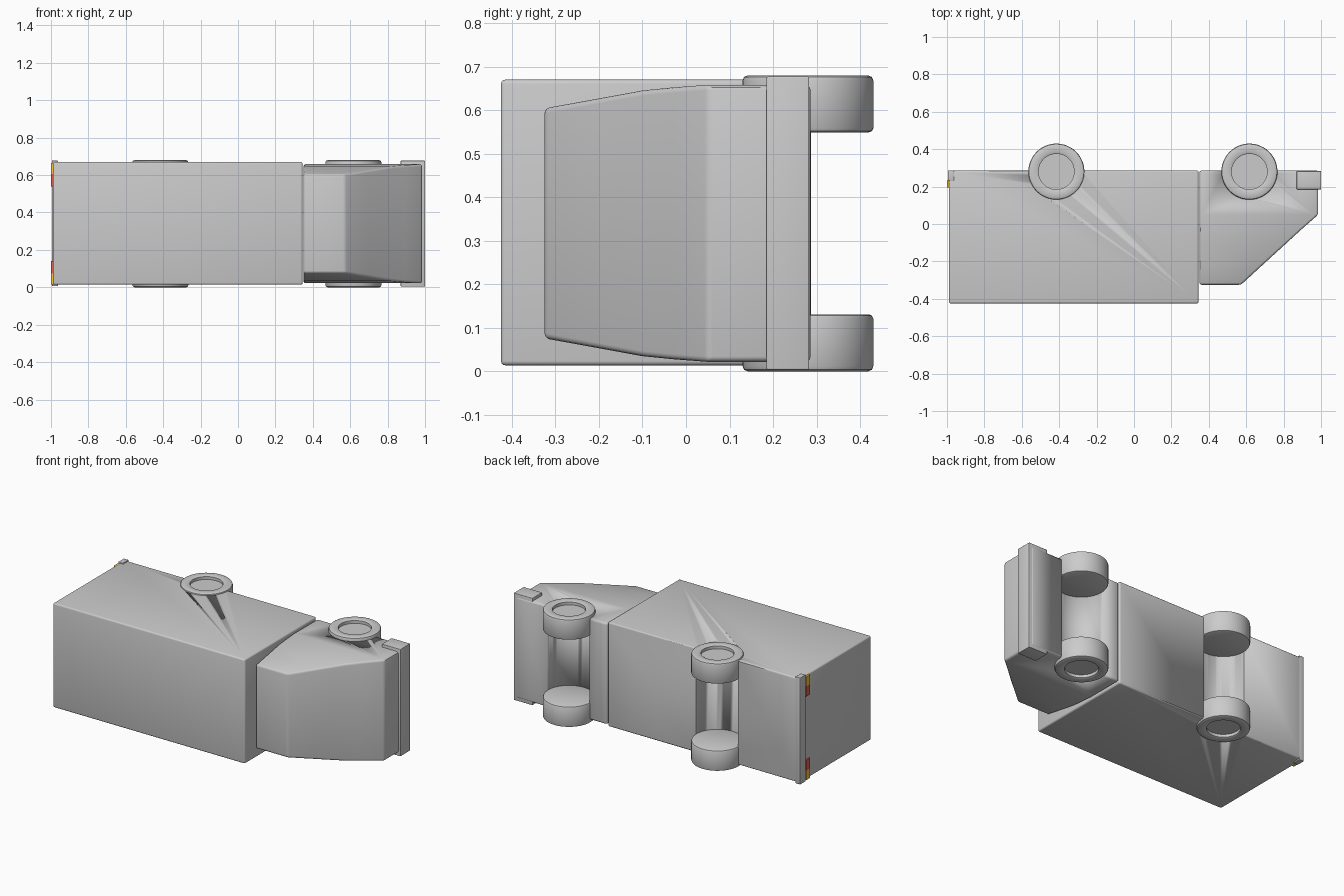
import bpy, bmesh, math

if "Cube" in bpy.data.objects:
    bpy.data.objects.remove(bpy.data.objects["Cube"])

MID = 0.34                      # truck lies on its side; its width runs along z
WHEELS = (-0.415, 0.617)
AXLE_Y = 0.28


def finish(name, bm, bevel=0.0, color=None):
    bmesh.ops.recalc_face_normals(bm, faces=bm.faces)
    me = bpy.data.meshes.new(name)
    bm.to_mesh(me)
    bm.free()
    ob = bpy.data.objects.new(name, me)
    bpy.context.collection.objects.link(ob)
    bpy.context.view_layer.objects.active = ob
    bpy.ops.object.select_all(action='DESELECT')
    ob.select_set(True)
    if bevel:
        m = ob.modifiers.new("bevel", 'BEVEL')
        m.width, m.segments = bevel, 3
        m.limit_method, m.angle_limit = 'ANGLE', math.radians(30)
        bpy.ops.object.modifier_apply(modifier=m.name)
    if color:
        mat = bpy.data.materials.new(name)
        mat.diffuse_color = color
        mat.use_nodes = True
        mat.node_tree.nodes["Principled BSDF"].inputs["Base Color"].default_value = mat.diffuse_color
        me.materials.append(mat)
    bpy.ops.object.shade_smooth_by_angle(angle=math.radians(30))
    return ob


def box(name, x, y, z, bevel=0.0, color=None):
    bm = bmesh.new()
    bmesh.ops.create_cube(bm, size=1)
    for v in bm.verts:
        v.co = [(a + b) / 2 + c * (b - a) for (a, b), c in zip((x, y, z), v.co)]
    return finish(name, bm, bevel, color)


def loft(name, rings, bevel=0.0):
    bm = bmesh.new()
    rows = [[bm.verts.new(p) for p in r] for r in rings]
    n = len(rows[0])
    for a, b in zip(rows, rows[1:]):
        for i in range(n):
            j = (i + 1) % n
            bm.faces.new((a[i], a[j], b[j], b[i]))
    bm.faces.new(rows[0])
    bm.faces.new(rows[-1])
    return finish(name, bm, bevel)


def turned(name, profile, cx, n=48):
    # round part about a z-directed axle, profile of (radius, z)
    return loft(name, [[(cx + r * math.cos(i * math.tau / n),
                         AXLE_Y + r * math.sin(i * math.tau / n), z)
                        for i in range(n)] for r, z in profile])


def cut_arch(ob, cx):
    cutter = turned("arch_cutter", [(0.147, -0.2), (0.147, 0.9)], cx)
    cutter.hide_render = True
    m = ob.modifiers.new("arch", 'BOOLEAN')
    m.operation, m.solver, m.object = 'DIFFERENCE', 'EXACT', cutter
    bpy.context.view_layer.objects.active = ob
    bpy.ops.object.modifier_apply(modifier=m.name)
    bpy.data.objects.remove(cutter)


# cargo box
cargo = box("cargo_box", (-0.99, 0.345), (-0.425, 0.286), (0.014, 0.67), 0.01)
cut_arch(cargo, WHEELS[0])

# cab: sections from roof to floor as (y, front x, half width)
levels = [(-0.325, 0.572, 0.264), (-0.215, 0.692, 0.284), (-0.1, 0.818, 0.305),
          (-0.03, 0.894, 0.312), (0.05, 0.985, 0.318), (0.286, 0.985, 0.318)]
cab = loft("cab", [[(0.35, y, MID - h), (x, y, MID - h),
                    (x, y, MID + h), (0.35, y, MID + h)] for y, x, h in levels], 0.012)
cut_arch(cab, WHEELS[1])

# bumpers
box("front_bumper", (0.87, 1.0), (0.185, 0.283), (0.004, 0.677), 0.003)
box("rear_bumper", (-0.995, -0.962), (0.232, 0.287), (0.006, 0.677), 0.003)

# tail lights, amber outside and red inside
for side, s in (("left", -1), ("right", 1)):
    for kind, a, b, col in (("amber", 0.265, 0.325, (1.0, 0.55, 0.05, 1)),
                            ("red", 0.2, 0.265, (0.75, 0.12, 0.08, 1))):
        z = sorted((MID + s * a, MID + s * b))
        box(f"{kind}_light_{side}", (-1.0, -0.98), (0.195, 0.232), z, 0, col)

# wheels with recessed hubs, mirrored across the truck
wheel = [(0.095, 0.022), (0.095, 0.004), (0.102, 0), (0.138, 0), (0.147, 0.004),
         (0.15, 0.012), (0.15, 0.122), (0.147, 0.128), (0.14, 0.131)]
for end, cx in zip(("rear", "front"), WHEELS):
    turned(f"{end}_wheel_left", wheel, cx)
    turned(f"{end}_wheel_right", [(r, 2 * MID - z) for r, z in wheel], cx)
